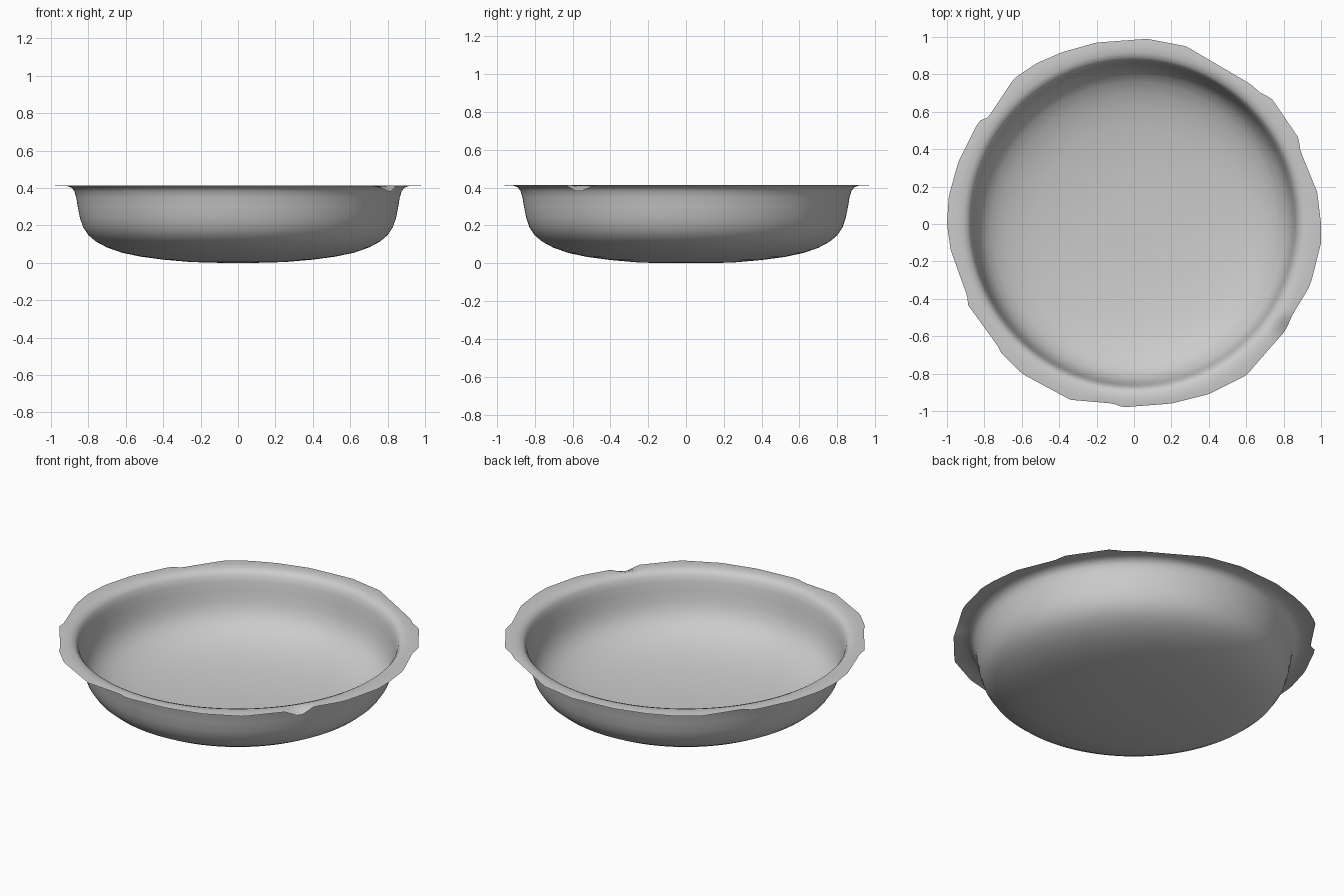
import bpy
import bmesh
from math import atan2, cos, hypot, pi, radians, sin

cube = bpy.data.objects.get("Cube")
if cube:
    bpy.data.objects.remove(cube, do_unlink=True)

SEGMENTS = 180

# Bowl cross-section as (radius, height), from the base centre to the lip
PROFILE = [(.1, 0), (.25, .004), (.4, .017), (.52, .033), (.62, .054), (.7, .082),
           (.76, .114), (.8, .148), (.828, .19), (.845, .24), (.857, .3),
           (.865, .35), (.875, .382), (.89, .402), (.915, .411)]

# Corners of the ragged rim, anticlockwise from the model's left
RIM = [(1, 0), (.98, .17), (.89, .39), (.88, .46), (.73, .68), (.69, .69),
       (.62, .75), (.33, .92), (.28, .95), (.07, .99), (-.2, .97), (-.38, .92),
       (-.52, .86), (-.64, .78), (-.78, .57), (-.83, .55), (-.94, .33),
       (-.99, .15), (-1, 0), (-.98, -.14), (-.89, -.39), (-.89, -.43),
       (-.73, -.65), (-.71, -.69), (-.6, -.8), (-.34, -.94), (-.11, -.96),
       (-.06, -.98), (.2, -.96), (.4, -.91), (.6, -.81), (.73, -.66),
       (.81, -.57), (.85, -.48), (.93, -.35), (.95, -.3), (1, -.1)]


def rim_radius(angle):
    """Distance from the centre to the ragged outline in one direction."""
    c, s = cos(angle), sin(angle)
    for (ax, ay), (bx, by) in zip(RIM, RIM[1:] + RIM[:1]):
        start, end = c * ay - s * ax, c * by - s * bx
        if start <= 0 < end and c * ax + s * ay > 0:
            t = start / (start - end)
            return hypot(ax + t * (bx - ax), ay + t * (by - ay))
    return 1


def sag(angle):
    """Downward fold in the lip at the chipped front left corner."""
    offset = abs(angle - radians(325))
    return .035 * max(0, 1 - offset / radians(5))


def make_material(name, colour):
    mat = bpy.data.materials.new(name)
    mat.use_nodes = True
    mat.diffuse_color = colour
    shader = mat.node_tree.nodes["Principled BSDF"]
    shader.inputs["Base Color"].default_value = colour
    shader.inputs["Roughness"].default_value = .6
    return mat


# Bowl wall and floor
bm = bmesh.new()
angles = [2 * pi * i / SEGMENTS for i in range(SEGMENTS)]
rings = [[bm.verts.new((r * cos(a), r * sin(a), z)) for a in angles]
         for r, z in PROFILE]

# Flat lip with a torn outer edge
inner = PROFILE[-1][0]
for blend, height in ((.5, .414), (1, .41)):
    ring = []
    for a in angles:
        r = inner + blend * (rim_radius(a) - inner)
        ring.append(bm.verts.new((r * cos(a), r * sin(a), height - blend * sag(a))))
    rings.append(ring)

# Skin between neighbouring rings, then close the base
for low, high in zip(rings, rings[1:]):
    for i in range(SEGMENTS):
        j = (i + 1) % SEGMENTS
        bm.faces.new((low[i], high[i], high[j], low[j]))
centre = bm.verts.new((0, 0, 0))
for i in range(SEGMENTS):
    bm.faces.new((centre, rings[0][i], rings[0][(i + 1) % SEGMENTS]))
bmesh.ops.recalc_face_normals(bm, faces=bm.faces)
if centre.normal.z < 0 or centre.link_faces[0].normal.z < 0:
    bmesh.ops.reverse_faces(bm, faces=bm.faces)

mesh = bpy.data.meshes.new("round_dish")
bm.to_mesh(mesh)
bm.free()
mesh.materials.append(make_material("pale grey", (.6, .6, .6, 1)))
dish = bpy.data.objects.new("round_dish", mesh)
bpy.context.collection.objects.link(dish)

bpy.context.view_layer.objects.active = dish
dish.select_set(True)
bpy.ops.object.shade_smooth_by_angle(angle=radians(50))
